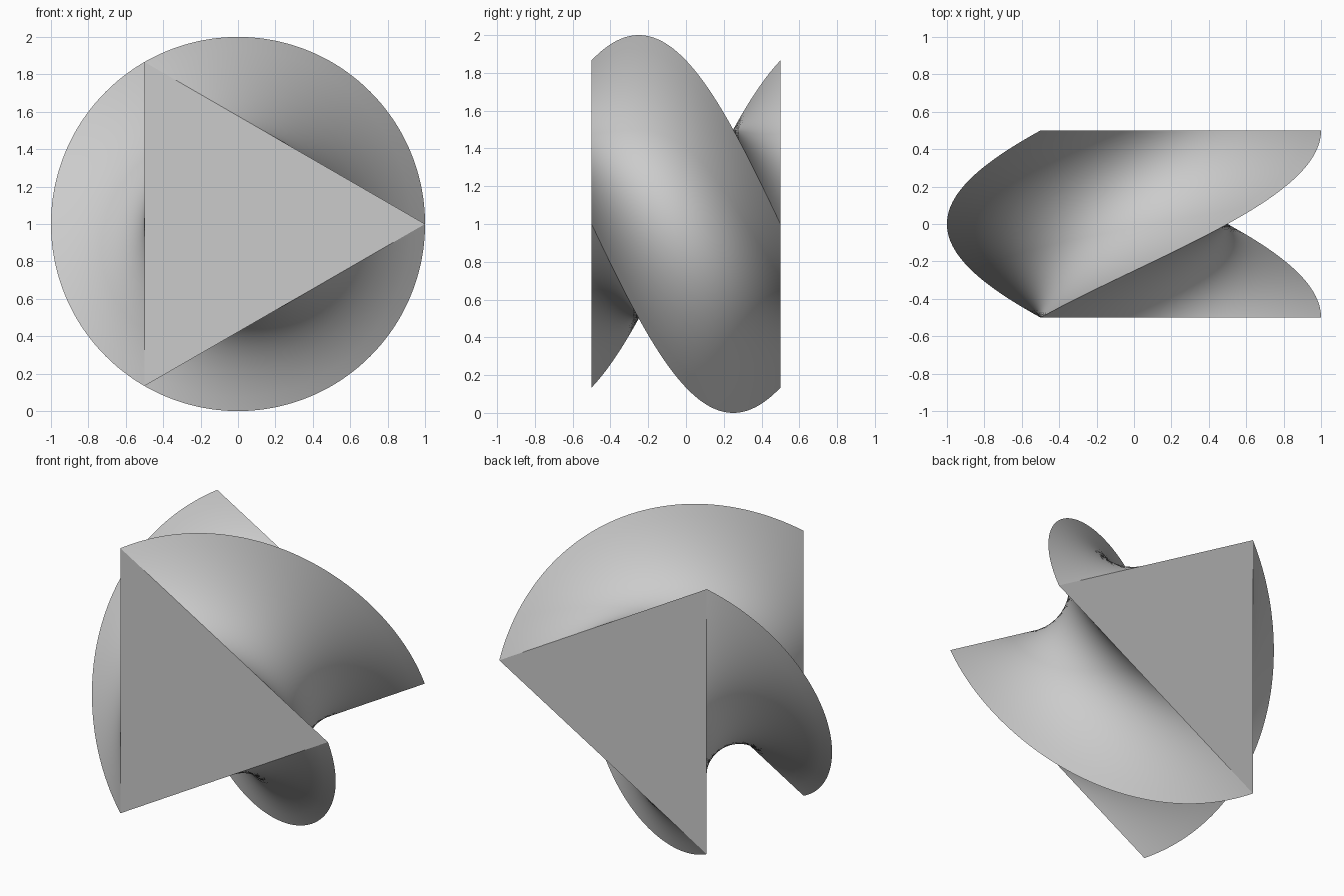
import bpy, bmesh
from math import cos, sin, radians
from mathutils import Vector

if "Cube" in bpy.data.objects:
    bpy.data.objects.remove(bpy.data.objects["Cube"])

STEPS, DIVS = 120, 20      # layers along y, divisions per triangle side
TWIST = radians(-120)      # total twist from front to back


def triangle_ring(t):
    """Points of the turned triangle at fraction t of the depth."""
    corners = [Vector((cos(a), t - 0.5, 1 + sin(a)))
               for a in (radians(120 * k) + TWIST * t for k in range(3))]
    return [corners[k].lerp(corners[(k + 1) % 3], j / DIVS)
            for k in range(3) for j in range(DIVS)]


# Twisted triangular prism: stacked rings, skinned and capped
bm = bmesh.new()
rings = [[bm.verts.new(p) for p in triangle_ring(i / STEPS)] for i in range(STEPS + 1)]
n = 3 * DIVS
for a, b in zip(rings, rings[1:]):
    for j in range(n):
        k = (j + 1) % n
        bm.faces.new((a[j], a[k], b[k], b[j]))
bm.faces.new(rings[0])
bm.faces.new(rings[-1])
bmesh.ops.recalc_face_normals(bm, faces=bm.faces)

mesh = bpy.data.meshes.new("twisted_triangular_prism")
bm.to_mesh(mesh)
bm.free()
prism = bpy.data.objects.new("twisted_triangular_prism", mesh)
bpy.context.collection.objects.link(prism)

# Smooth sides, crisp helical edges and caps
bpy.context.view_layer.objects.active = prism
prism.select_set(True)
bpy.ops.object.shade_smooth_by_angle(angle=radians(30))
